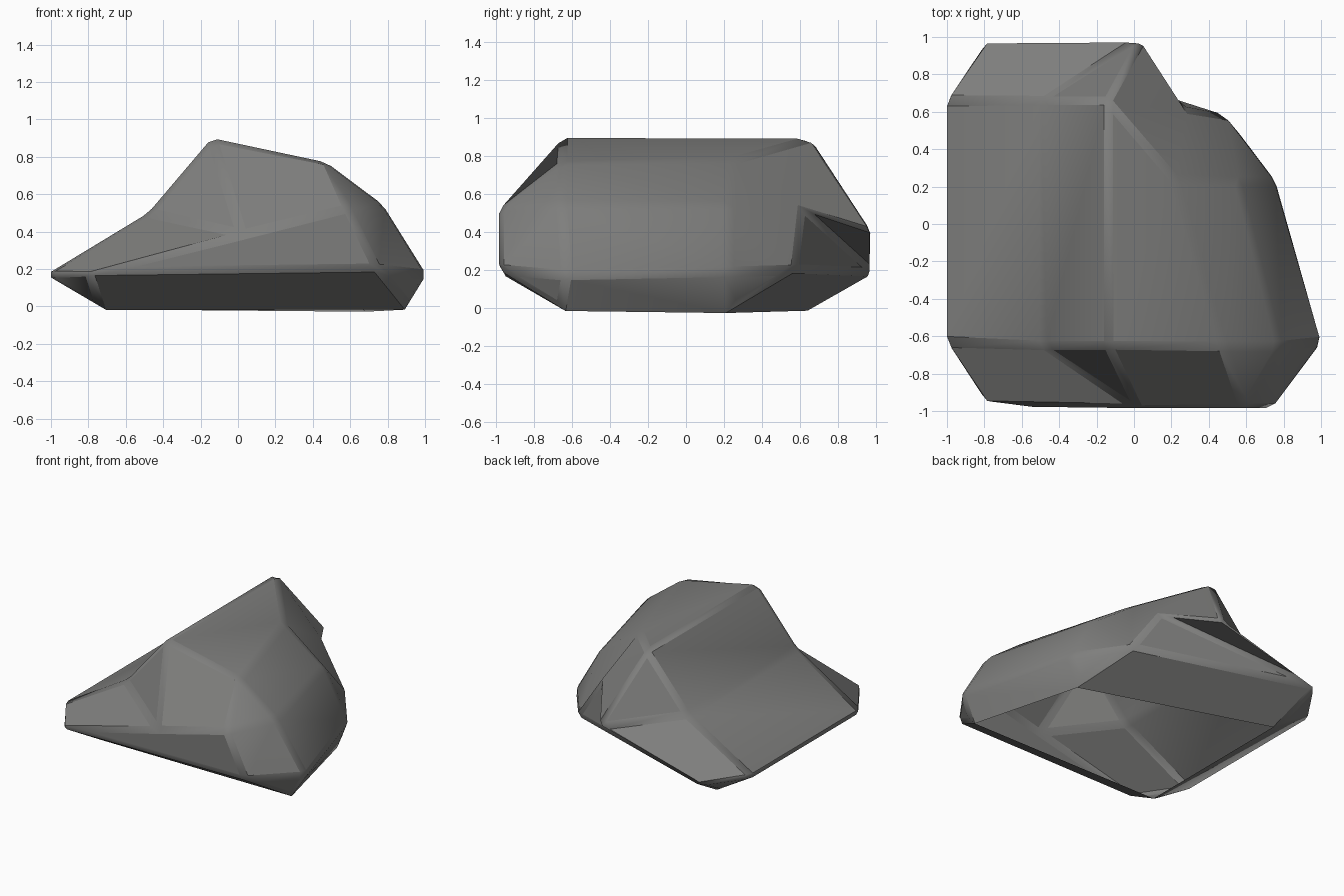
import bpy, bmesh, math

if "Cube" in bpy.data.objects:
    bpy.data.objects.remove(bpy.data.objects["Cube"])

# Corner points of the boulder, grouped by where they lie
P = dict(
    # front nose (y about -1)
    fl=(-.80, -.975, .18), fm=(.02, -.985, .385), fr=(.59, -.985, .53), fc=(.75, -.985, .20),
    # front cross-section
    a0=(-1.025, -.63, .17), a1=(-.48, -.655, .50), a2=(-.14, -.655, .90),
    a3=(.48, -.655, .77), a4=(.78, -.655, .545), a5=(1.015, -.63, .17),
    # rear cross-section, stepping back on the right side
    b0=(-1.025, .66, .17), b1=(-.48, .665, .50), b2=(-.14, .665, .90),
    b3=(.22, .24, .775), b4=(.56, .23, .545), b5=(.765, .23, .19),
    # back end and notch
    bl=(-.80, .995, .18), bm=(.04, .995, .395), n=(.29, .62, .52), m=(.50, .58, .20),
    # open rim on the ground
    g0=(-.74, -.66, 0), g1=(.91, -.66, 0), g2=(.69, .24, 0), g3=(-.74, .67, 0),
)
FACES = """a0 a1 b1 b0|a1 a2 b2 b1|a2 a3 b3 b2|a3 a4 b4 b3|a4 a5 b5 b4
a0 fl fm a1|a1 fm a2|a2 fm fr a3|a3 fr a4|a4 fr fc a5|fl fc fr fm
b0 b1 bm bl|b1 b2 bm|b2 b3 n bm|b3 b4 m n|b4 b5 m|m bl n|n bl bm
fl g0 g1 fc|fc g1 a5|a5 g1 g2 b5|b5 g2 m|m g2 g3 bl|bl g3 b0|b0 g3 g0 a0|a0 g0 fl"""

# Boulder shell, open underneath
bm = bmesh.new()
v = {k: bm.verts.new(co) for k, co in P.items()}
for row in FACES.replace("\n", "|").split("|"):
    bm.faces.new([v[k] for k in row.split()])
bmesh.ops.recalc_face_normals(bm, faces=bm.faces)
top = max(bm.faces, key=lambda f: f.calc_center_median().z)
if top.normal.z < 0:
    bmesh.ops.reverse_faces(bm, faces=bm.faces)

me = bpy.data.meshes.new("boulder")
bm.to_mesh(me)
bm.free()
boulder = bpy.data.objects.new("boulder", me)
bpy.context.collection.objects.link(boulder)

# Stone colour
mat = bpy.data.materials.new("grey stone")
mat.diffuse_color = (.21, .21, .205, 1)
mat.use_nodes = True
mat.node_tree.nodes["Principled BSDF"].inputs["Base Color"].default_value = mat.diffuse_color
me.materials.append(mat)

# Worn, narrow chamfers along the ridges
bpy.context.view_layer.objects.active = boulder
boulder.select_set(True)
bpy.ops.object.shade_smooth_by_angle(angle=math.radians(30))
bev = boulder.modifiers.new("worn edges", 'BEVEL')
bev.width = .03
bev.segments = 1
bev.limit_method = 'ANGLE'
bev.angle_limit = math.radians(12)
